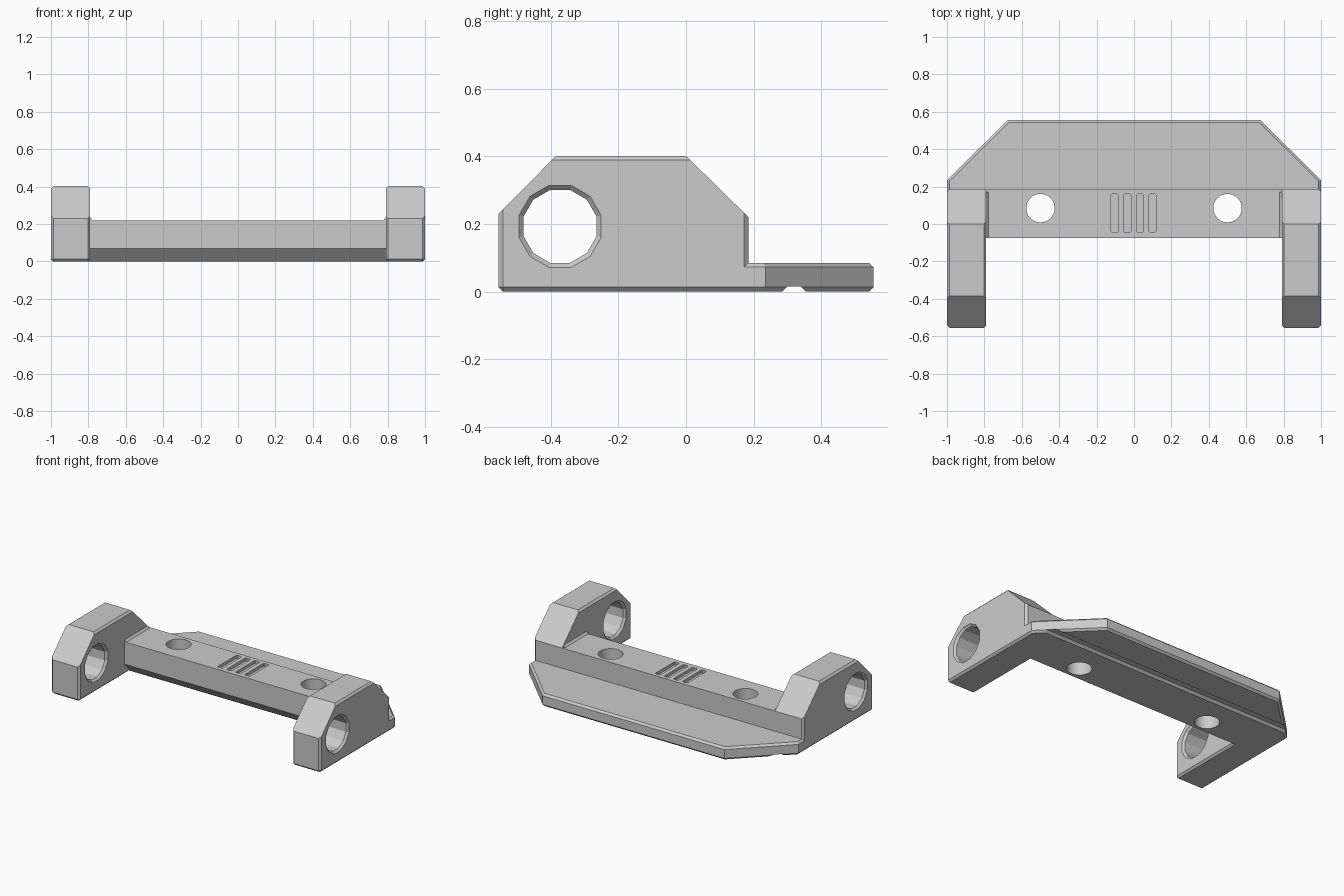
import bpy
import bmesh
import math

if "Cube" in bpy.data.objects:
    bpy.data.objects.remove(bpy.data.objects["Cube"], do_unlink=True)

grey = bpy.data.materials.new("plain_grey")
grey.use_nodes = True
grey.diffuse_color = (0.6, 0.6, 0.6, 1)
grey.node_tree.nodes["Principled BSDF"].inputs["Base Color"].default_value = (0.6, 0.6, 0.6, 1)

CHAMFER = 0.013


def loft(name, rings, bevel_rule=None):
    """Closed solid through matching rings of points, with chosen edges chamfered."""
    bm = bmesh.new()
    rows = [[bm.verts.new(p) for p in ring] for ring in rings]
    n = len(rows[0])
    for a, b in zip(rows, rows[1:]):
        for i in range(n):
            j = (i + 1) % n
            bm.faces.new((a[i], a[j], b[j], b[i]))
    bm.faces.new(rows[0])
    bm.faces.new(rows[-1])
    bmesh.ops.recalc_face_normals(bm, faces=bm.faces)
    if bevel_rule:
        edges = [e for e in bm.edges if bevel_rule(e.verts[0].co, e.verts[1].co)]
        bmesh.ops.bevel(bm, geom=edges, offset=CHAMFER, segments=1,
                        affect='EDGES', profile=0.5, clamp_overlap=True)
        bmesh.ops.recalc_face_normals(bm, faces=bm.faces)
    mesh = bpy.data.meshes.new(name)
    bm.to_mesh(mesh)
    bm.free()
    mesh.materials.append(grey)
    ob = bpy.data.objects.new(name, mesh)
    bpy.context.collection.objects.link(ob)
    return ob


def along_x(profile, *xs):
    return [[(x, y, z) for y, z in profile] for x in xs]


def along_y(profile, *ys):
    return [[(x, y, z) for x, z in profile] for y in ys]


def along_z(profile, *zs):
    return [[(x, y, z) for x, y in profile] for z in zs]


def circle(cx, cy, r, n):
    turn = math.pi / n
    return [(cx + r * math.cos(turn * (2 * i + 1)), cy + r * math.sin(turn * (2 * i + 1)))
            for i in range(n)]


def combine(body, tool, operation):
    mod = body.modifiers.new(operation, 'BOOLEAN')
    mod.operation = operation
    mod.solver = 'EXACT'
    mod.object = tool
    bpy.context.view_layer.objects.active = body
    bpy.ops.object.modifier_apply(modifier=mod.name)
    bpy.data.objects.remove(tool, do_unlink=True)


def plate_edges(a, b):
    # rims of the top and bottom faces, except the hidden front edge
    return abs(a.z - b.z) < 1e-4 and max(a.y, b.y) > 0.15


def cheek_edges(a, b):
    d = b - a
    if abs(d.x) > 1e-4:
        return max(a.z, b.z) < 0.01 and a.y < 0      # front bottom edge
    if abs(d.y) > 1e-4 and abs(d.z) > 1e-4:
        return False                                 # slopes stay sharp
    if abs(d.z) > 1e-4 and a.y > 0:
        return abs(a.x) > 0.9                        # outer back corner
    return True


# Crossbar with a chamfered lower front edge
bar = [(-0.075, 0.07), (-0.075, 0.22), (0.185, 0.22), (0.185, 0), (-0.01, 0)]
body = loft("mounting_bracket", along_x(bar, -0.9, 0.9))

# Rear plate with clipped corners
plate = [(-1, 0.1), (-1, 0.235), (-0.675, 0.555), (0.675, 0.555), (1, 0.235), (1, 0.1)]
combine(body, loft("rear_plate", along_z(plate, 0, 0.085), plate_edges), 'UNION')

# Side cheeks with fillets against the bar
cheek = [(-0.555, 0), (-0.555, 0.23), (-0.385, 0.402), (0, 0.402), (0.185, 0.22), (0.185, 0)]
for s in (-1, 1):
    combine(body, loft("cheek", along_x(cheek, 0.79 * s, s), cheek_edges), 'UNION')
    wedge = [(s * x, z) for x, z in
             ((0.777, 0.2), (0.777, 0.22), (0.79, 0.234), (0.83, 0.234), (0.83, 0.2))]
    combine(body, loft("fillet", along_y(wedge, -0.075, 0.17)), 'UNION')

# Twelve-sided cross holes, countersunk on both faces
for s in (-1, 1):
    rings = []
    for x, r in ((0.775, 0.141), (0.804, 0.112), (0.986, 0.112), (1.015, 0.141)):
        rings += along_x(circle(-0.373, 0.193, r, 12), s * x)
    combine(body, loft("cross_hole", rings), 'DIFFERENCE')

# Round screw holes through the bar
for s in (-1, 1):
    combine(body, loft("screw_hole", along_z(circle(0.5 * s, 0.085, 0.076, 40), -0.1, 0.4)),
            'DIFFERENCE')

# Four shallow grip slots
for i in range(4):
    x = -0.103 + 0.0672 * i
    w, c, front, back = 0.019, 0.006, -0.045, 0.16
    slot = [(x - w, front + c), (x - w + c, front), (x + w - c, front), (x + w, front + c),
            (x + w, back - c), (x + w - c, back), (x - w + c, back), (x - w, back - c)]
    combine(body, loft("grip_slot", along_z(slot, 0.2, 0.3)), 'DIFFERENCE')

# Groove under the rear plate
groove = [(0.27, -0.015), (0.3, 0.015), (0.34, 0.015), (0.37, -0.015)]
combine(body, loft("groove", along_x(groove, -1.2, 1.2)), 'DIFFERENCE')

# Smooth round holes, keep every other edge sharp
bpy.ops.object.select_all(action='DESELECT')
body.select_set(True)
bpy.context.view_layer.objects.active = body
bpy.ops.object.shade_smooth_by_angle(angle=math.radians(15))
